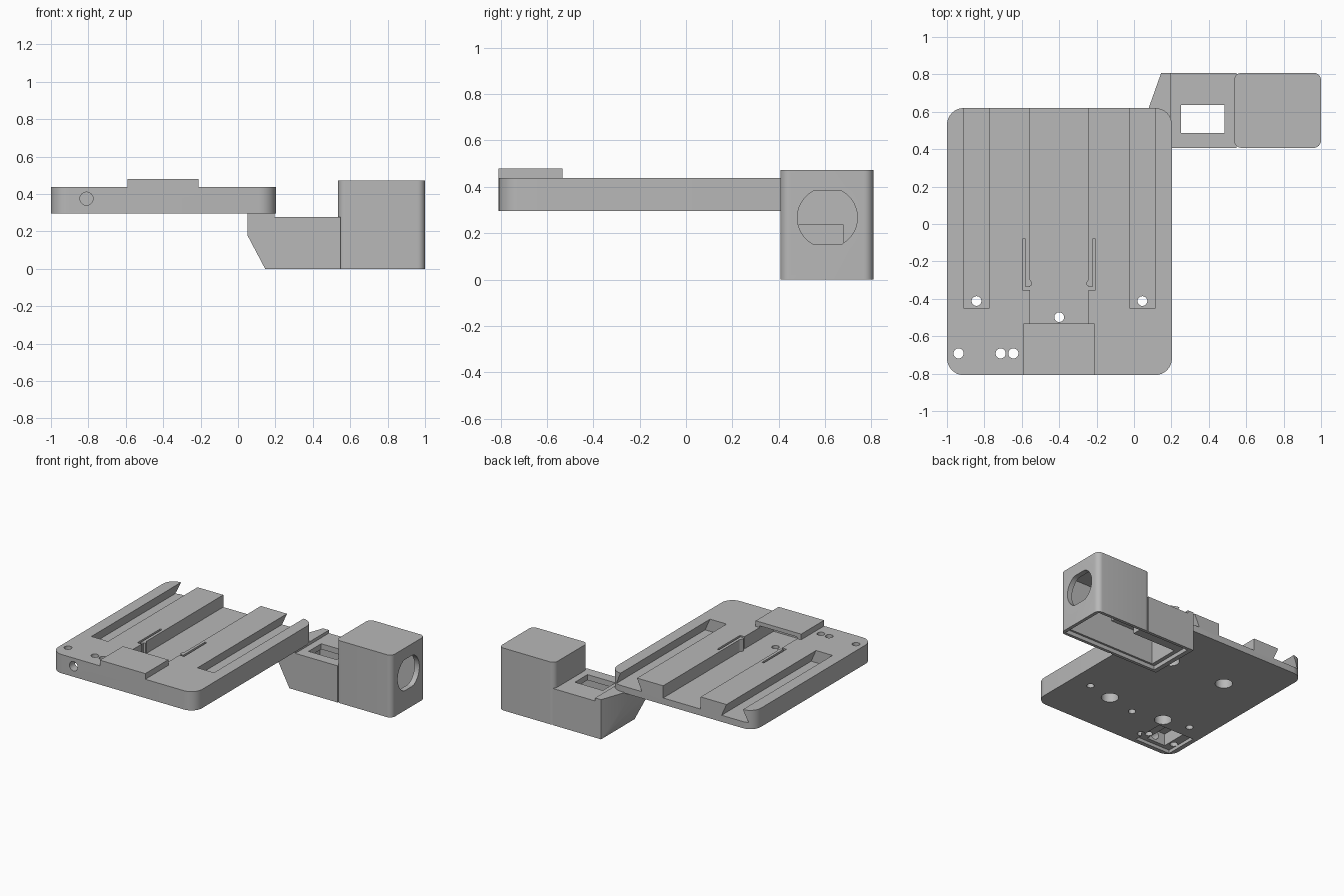
import bpy, bmesh, math
from mathutils import Vector

cube = bpy.data.objects.get("Cube")
if cube:
    bpy.data.objects.remove(cube, do_unlink=True)

grey = bpy.data.materials.new("plain grey")
grey.use_nodes = True
COLOUR = (0.48, 0.48, 0.48, 1)
grey.diffuse_color = COLOUR
grey.node_tree.nodes["Principled BSDF"].inputs["Base Color"].default_value = COLOUR


def prism(name, pts, axis, lo, hi, radius=0):
    """Extrude a 2D outline along an axis; radius rounds the long edges."""
    place = {"x": lambda a, b, h: (h, a, b),
             "y": lambda a, b, h: (a, h, b),
             "z": lambda a, b, h: (a, b, h)}[axis]
    bm = bmesh.new()
    bottom = [bm.verts.new(place(a, b, lo)) for a, b in pts]
    top = [bm.verts.new(place(a, b, hi)) for a, b in pts]
    bm.faces.new(bottom)
    bm.faces.new(top)
    n = len(pts)
    long_edges = []
    for i in range(n):
        j = (i + 1) % n
        bm.faces.new((bottom[i], bottom[j], top[j], top[i]))
    for i in range(n):
        long_edges.append(bm.edges.get((bottom[i], top[i])))
    if radius:
        bmesh.ops.bevel(bm, geom=long_edges, offset=radius, segments=8,
                        profile=0.5, affect='EDGES')
    bmesh.ops.recalc_face_normals(bm, faces=bm.faces)
    mesh = bpy.data.meshes.new(name)
    bm.to_mesh(mesh)
    bm.free()
    mesh.materials.append(grey)
    ob = bpy.data.objects.new(name, mesh)
    bpy.context.collection.objects.link(ob)
    return ob


def box(name, x, y, z, radius=0):
    pts = [(x[0], y[0]), (x[1], y[0]), (x[1], y[1]), (x[0], y[1])]
    return prism(name, pts, "z", z[0], z[1], radius)


def disc(name, a, b, r, axis, lo, hi, flat=1.0, n=32):
    """Cylinder; flat under 1 trims its upper and lower sides."""
    pts = []
    for i in range(n):
        t = math.tau * (i + 0.5) / n
        s = max(-flat, min(flat, math.sin(t)))
        pts.append((a + r * math.cos(t), b + r * s))
    return prism(name, pts, axis, lo, hi)


def combine(target, tool, operation='DIFFERENCE'):
    tool.hide_render = True
    mod = target.modifiers.new("combine", 'BOOLEAN')
    mod.operation = operation
    mod.solver = 'EXACT'
    mod.object = tool
    bpy.context.view_layer.objects.active = target
    bpy.ops.object.modifier_apply(modifier=mod.name)
    bpy.data.objects.remove(tool, do_unlink=True)


BASE, TOP, FLOOR = 0.295, 0.437, 0.345
MID = -0.4

# Sliding plate with raised stop block
plate = box("mounting_plate", (-1, 0.203), (-0.808, 0.62), (BASE, TOP), 0.09)
combine(plate, box("stop_block", (-0.59, -0.21), (-0.808, -0.533), (0.4, 0.48)), 'UNION')

# Central channel and its continuation beneath the stop block
combine(plate, box("channel", (-0.557, -0.243), (-0.533, 0.7), (FLOOR, 0.6)))
combine(plate, box("channel_end", (-0.557, -0.243), (-0.7, -0.52), (FLOOR, 0.45)))

# Dovetail grooves with a screw hole at the closed end
for x in (-0.842, 0.045):
    pts = [(x - 0.11, FLOOR), (x + 0.11, FLOOR), (x + 0.069, TOP),
           (x + 0.069, 0.5), (x - 0.069, 0.5), (x - 0.069, TOP)]
    combine(plate, prism("dovetail", pts, "y", -0.45, 0.7))
    combine(plate, disc("groove_hole", x, -0.412, 0.026, "z", 0.2, 0.4))

# Snap latches cut free along the channel walls, with small hooks
for s in (-1, 1):
    slit = sorted((MID + s * 0.195, MID + s * 0.179))
    gap = sorted((MID + s * 0.195, MID + s * 0.15))
    combine(plate, box("slit", slit, (-0.352, -0.08), (FLOOR, 0.6)))
    combine(plate, box("slit_end", gap, (-0.352, -0.337), (FLOOR, 0.6)))
    hook = [(MID + s * 0.165, -0.337), (MID + s * 0.145, -0.325),
            (MID + s * 0.145, -0.315), (MID + s * 0.157, -0.295),
            (MID + s * 0.165, -0.295)]
    combine(plate, prism("hook", hook, "z", FLOOR - 0.01, TOP), 'UNION')

# Blind magnet holes underneath
for x in (MID - 0.238, MID + 0.238):
    for y in (-0.45, 0.2):
        combine(plate, disc("magnet_hole", x, y, 0.06, "z", 0.2, 0.39))

# Stepped pocket in the underside corner, its screw holes and the front hole
combine(plate, box("pocket_rim", (-0.965, -0.665), (-0.775, -0.52), (0.2, 0.32)))
combine(plate, box("pocket", (-0.9, -0.745), (-0.745, -0.55), (0.2, 0.41)))
combine(plate, disc("front_hole", -0.81, 0.375, 0.035, "y", -0.9, -0.7))
combine(plate, disc("stop_hole", MID, -0.498, 0.026, "z", 0.2, 0.42))
for x in (-0.938, -0.713, -0.645):
    combine(plate, disc("corner_hole", x, -0.692, 0.027, "z", 0.2, 0.6))

# Side arm: chamfered front profile trimmed by a slanted plan
profile = [(0.05, 0.3), (0.05, 0.18), (0.145, 0), (0.548, 0),
           (0.548, 0.277), (0.195, 0.277), (0.195, 0.3)]
arm = prism("arm_and_housing", profile, "y", 0.407, 0.808)
plan = [(0, 0.3), (0.7, 0.3), (0.7, 0.9), (0.178, 0.9), (0.05, 0.54), (0, 0.4)]
combine(arm, prism("plan", plan, "z", -0.1, 0.5), 'INTERSECT')

# Housing block at the end of the arm
combine(arm, box("housing", (0.535, 1), (0.407, 0.808), (0, 0.472), 0.04), 'UNION')

# Hollow interior, cover recess, cable window and round opening
combine(arm, box("housing_cavity", (0.575, 0.96), (0.445, 0.77), (-0.1, 0.435)))
combine(arm, box("arm_cavity", (0.21, 0.6), (0.445, 0.68), (-0.1, 0.235)))
combine(arm, box("cover_recess", (0.18, 0.975), (0.43, 0.785), (-0.1, 0.03)))
combine(arm, box("window", (0.25, 0.483), (0.487, 0.637), (0.1, 0.4)))
combine(arm, disc("round_opening", 0.61, 0.267, 0.13, "x", 0.9, 1.1, flat=0.9))

# Smooth the rounded corners and bores, keep the flats sharp
for ob in (plate, arm):
    bpy.ops.object.select_all(action='DESELECT')
    ob.select_set(True)
    bpy.context.view_layer.objects.active = ob
    bpy.ops.object.shade_smooth_by_angle(angle=math.radians(30))
